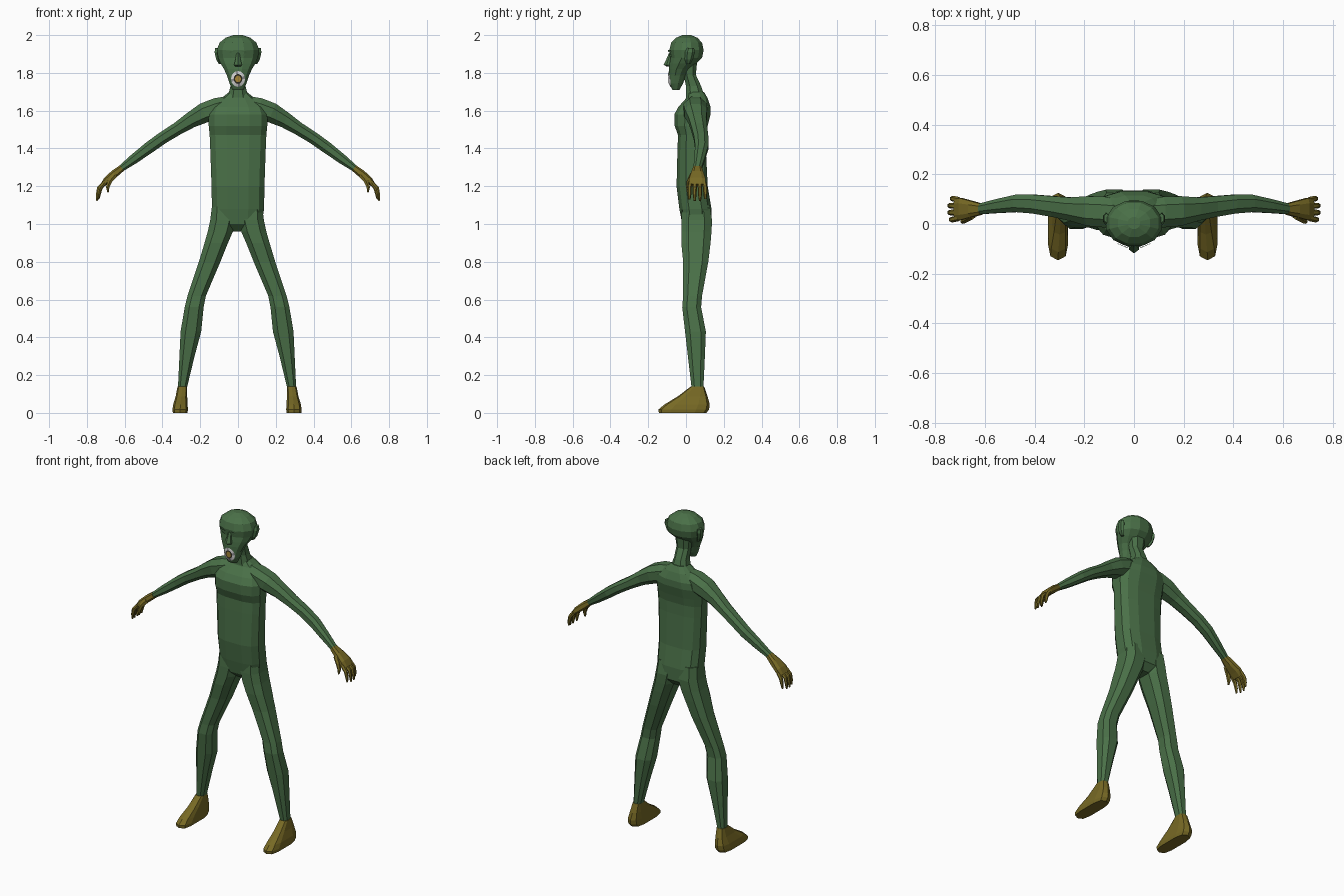
import bpy
import bmesh
from math import sin, cos, pi
from mathutils import Vector
from mathutils.bvhtree import BVHTree

cube = bpy.data.objects.get("Cube")
if cube:
    bpy.data.objects.remove(cube)


def material(name, r, g, b):
    mat = bpy.data.materials.new(name)
    mat.use_nodes = True
    mat.diffuse_color = (r, g, b, 1)
    bsdf = next(n for n in mat.node_tree.nodes if n.type == "BSDF_PRINCIPLED")
    bsdf.inputs["Base Color"].default_value = (r, g, b, 1)
    return mat


GREEN = material("skin_green", .068, .162, .064)
OLIVE = material("olive_gold", .185, .142, .018)
WHITE = material("tooth_white", .75, .75, .75)
GREY = material("gum_grey", .3, .3, .32)
DARK = material("mouth_dark", .03, .025, .015)
AMBER = material("tongue_amber", .4, .25, .04)


def finish(name, bm, *mats):
    """Turn a bmesh into a flat shaded object."""
    bmesh.ops.recalc_face_normals(bm, faces=bm.faces)
    mesh = bpy.data.meshes.new(name)
    bm.to_mesh(mesh)
    bm.free()
    for mat in mats:
        mesh.materials.append(mat)
    obj = bpy.data.objects.new(name, mesh)
    bpy.context.collection.objects.link(obj)
    return obj


def spans(rows):
    """Rows of x min, x max, y min, y max, z become centre and radius rings."""
    return [((a + b) / 2, (c + d) / 2, z, (b - a) / 2, (d - c) / 2)
            for a, b, c, d, z in rows]


def loft(name, rings, mat, sides=8, power=.8, follow=False, side=1, shift=0):
    """Skin rings of x, y, z, radius, y radius; follow turns them along the path."""
    bm = bmesh.new()
    loops = []
    for i, (x, y, z, ru, rv) in enumerate(rings):
        u = Vector((1, 0, 0))
        if follow:
            before, after = rings[max(i - 1, 0)], rings[min(i + 1, len(rings) - 1)]
            u = Vector((before[2] - after[2], 0, after[0] - before[0])).normalized()
        loop = []
        for k in range(sides):
            a = 2 * pi * (k + .5) / sides
            c, s = cos(a), sin(a)
            # Squared-off ellipse, stretched so its flats reach the radii
            c, s = [abs(t / cos(pi / sides)) ** power * (1 if t > 0 else -1)
                    if abs(t) > .001 else 0 for t in (c, s)]
            p = Vector((x, y, z)) + u * ru * c + Vector((0, rv * s, 0))
            loop.append(bm.verts.new((p.x * side + shift, p.y, p.z)))
        loops.append(loop)
    for low, high in zip(loops, loops[1:]):
        for k in range(sides):
            n = (k + 1) % sides
            bm.faces.new((low[k], low[n], high[n], high[k]))
    bm.faces.new(loops[0])
    bm.faces.new(loops[-1])
    return finish(name, bm, mat)


def centred(rows):
    return spans([(-w, w, front, back, z) for w, front, back, z in rows])


# Torso with chest shelf and seat
loft("torso", centred([
    (.04, .02, .1, .96), (.125, -.02, .135, 1.0), (.138, -.035, .135, 1.08),
    (.14, -.05, .115, 1.2), (.147, -.045, .105, 1.4), (.15, -.042, .105, 1.47),
    (.155, -.06, .115, 1.52), (.155, -.062, .13, 1.58), (.14, -.04, .13, 1.62),
    (.09, 0, .115, 1.665), (.045, .01, .095, 1.7)]), GREEN, 12, .7)

# Neck leaning forward into the skull
loft("neck", centred([(.055, 0, .1, 1.67), (.04, 0, .08, 1.73),
                      (.04, -.012, .052, 1.79), (.05, -.02, .06, 1.87)]), GREEN)

# Head from chin to crown
head = loft("head", centred([
    (.03, -.072, -.035, 1.71), (.045, -.088, -.015, 1.745),
    (.058, -.09, 0, 1.785), (.074, -.09, .02, 1.82), (.092, -.087, .055, 1.85),
    (.105, -.082, .085, 1.88), (.112, -.088, .093, 1.92), (.098, -.078, .085, 1.96),
    (.065, -.052, .06, 1.986), (.025, -.02, .028, 2.0)]), GREEN, 12, .95)
loft("nose", centred([(.016, -.098, -.06, 1.833), (.021, -.114, -.06, 1.843),
                      (.013, -.1, -.06, 1.875), (.009, -.088, -.06, 1.905)]),
     GREEN, 6, 1)

surface = BVHTree.FromPolygons([v.co for v in head.data.vertices],
                               [p.vertices[:] for p in head.data.polygons])


def on_face(x, z, lift):
    hit = surface.ray_cast(Vector((x, -1, z)), Vector((0, 1, 0)))[0]
    return Vector((x, hit.y - lift, z))


def face_disc(name, centre, radii, rims, mats, rule, lift=.004, sides=16):
    """Thin rings of faces laid over the front of the head."""
    bm = bmesh.new()
    (cx, cz), (rx, rz) = centre, radii
    loops = []
    for rim in rims:
        loops.append([bm.verts.new(on_face(cx + rx * rim * cos(2 * pi * k / sides),
                                           cz + rz * rim * sin(2 * pi * k / sides),
                                           lift)) for k in range(sides)])
    for band, (outer, inner) in enumerate(zip(loops, loops[1:])):
        for k in range(sides):
            n = (k + 1) % sides
            f = bm.faces.new((outer[k], outer[n], inner[n], inner[k]))
            f.material_index = rule(band, k)
    bm.faces.new(loops[-1]).material_index = len(mats) - 1
    return finish(name, bm, *mats)


def mouth_rule(band, k):
    if band == 0:
        return 1 if k % 4 == 0 else 0
    return 2


# Open mouth: teeth with gaps, dark gap, tongue
face_disc("mouth", (0, 1.768), (.037, .042), (1, .62, .42),
          (WHITE, GREY, DARK, AMBER), mouth_rule)

for side, label in ((1, "left"), (-1, "right")):
    # Brow ridge and closed eyelid
    face_disc(label + "_brow", (.045 * side, 1.915), (.026, .007), (1, .5),
              (GREEN,), lambda band, k: 0, .007, 8)
    face_disc(label + "_eyelid", (.043 * side, 1.893), (.019, .008), (1, .5),
              (GREEN,), lambda band, k: 0, .004, 8)

    # Ear
    loft(label + "_ear", spans([
        (.088, .102, .002, .022, 1.848), (.095, .116, -.004, .034, 1.872),
        (.1, .124, -.002, .044, 1.91), (.1, .121, .008, .04, 1.932)]),
        GREEN, 6, 1, side=side)

    # Arm from inside the shoulder to the wrist
    loft(label + "_arm", [
        (.04, .05, 1.635, .045, .045), (.11, .048, 1.612, .056, .062),
        (.18, .052, 1.588, .053, .06), (.25, .06, 1.55, .042, .047),
        (.32, .07, 1.505, .034, .042), (.4, .08, 1.455, .032, .038),
        (.47, .083, 1.405, .031, .035), (.55, .072, 1.345, .026, .028),
        (.625, .06, 1.289, .017, .021)], GREEN, 8, .85, True, side)

    # Palm, fingers and thumb
    loft(label + "_palm", [
        (.615, .06, 1.296, .018, .022), (.655, .06, 1.265, .021, .033),
        (.695, .06, 1.232, .018, .044), (.718, .06, 1.205, .012, .043)],
        OLIVE, 8, .7, True, side)
    for i in range(4):
        y = .024 + i * .024
        reach = (.004, .01, .01, 0)[i]
        spread = (i - 1.5) * .004
        loft(f"{label}_finger_{i + 1}", [
            (.705, y, 1.22, .011, .011),
            (.727 + reach, y + spread, 1.19, .01, .01),
            (.734 + reach, y + spread, 1.158, .008, .009),
            (.737 + reach, y + spread, 1.133 - reach, .004, .005)],
            OLIVE, 6, 1, True, side)
    loft(label + "_thumb", [
        (.65, .035, 1.262, .014, .014), (.678, .018, 1.228, .012, .012),
        (.69, .012, 1.195, .009, .01), (.688, .01, 1.168, .004, .005)],
        OLIVE, 6, 1, True, side)

    # Leg from hip to ankle
    loft(label + "_leg", spans([
        (.02, .132, -.02, .125, 1.1), (.008, .142, -.025, .138, 1.02),
        (.022, .155, -.025, .135, .96), (.048, .172, -.025, .13, .9),
        (.088, .202, -.015, .118, .8), (.165, .262, -.015, .085, .62),
        (.177, .277, -.02, .08, .56), (.19, .299, -.005, .105, .43),
        (.225, .305, .01, .1, .3), (.266, .313, .03, .092, .13)]),
        GREEN, 8, .75, side=side, shift=-.005)

    # Foot with a low toe
    loft(label + "_foot", spans([
        (.262, .34, -.14, .105, 0), (.26, .342, -.142, .118, .018),
        (.262, .338, -.11, .122, .045), (.264, .325, -.04, .112, .088),
        (.264, .315, .027, .095, .14)]), OLIVE, 10, .6, side=side, shift=-.005)
